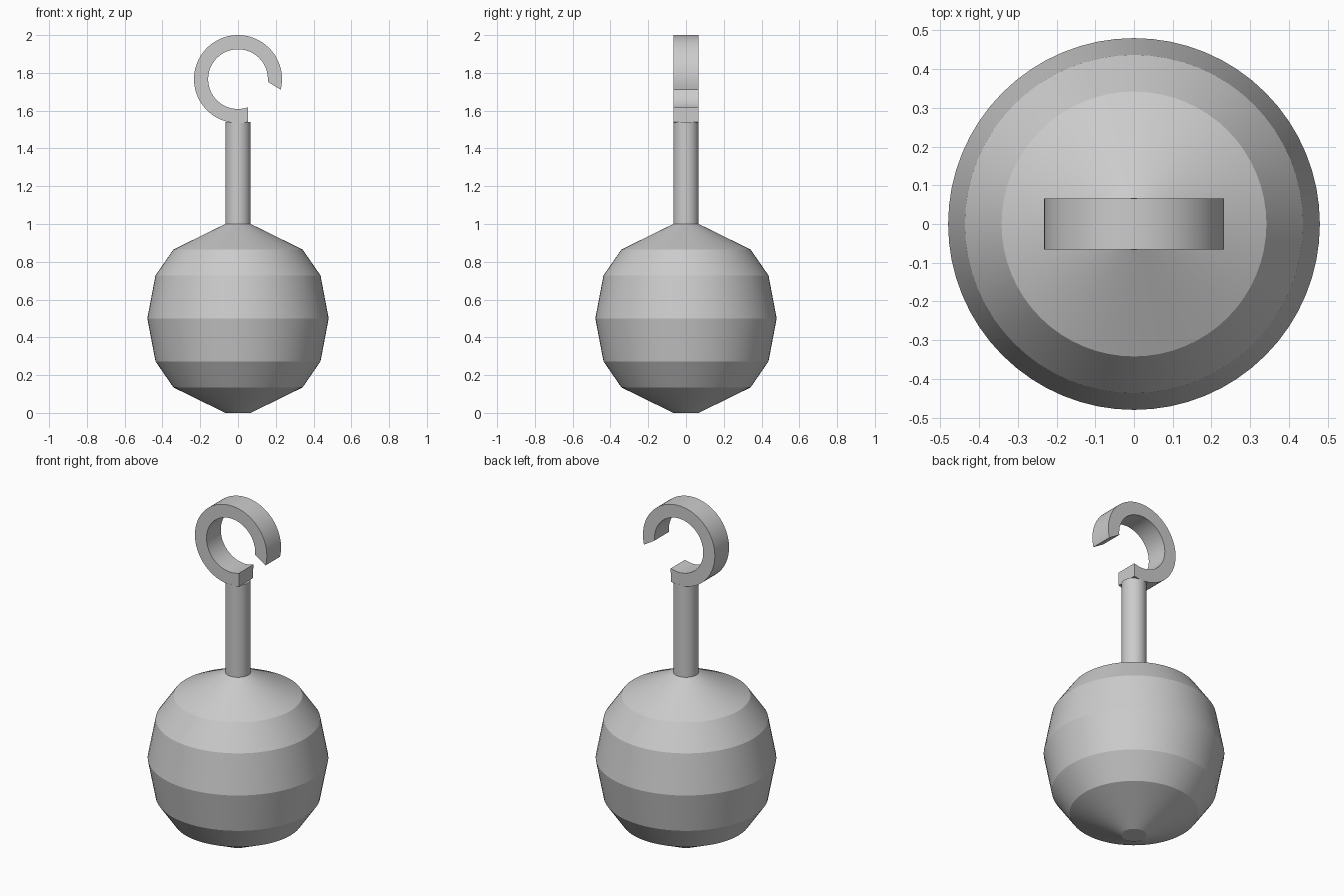
import bpy, bmesh, math

old = bpy.data.objects.get("Cube")
if old:
    bpy.data.objects.remove(old, do_unlink=True)

GREY = (0.6, 0.6, 0.6, 1.0)
mat = bpy.data.materials.new("plain grey")
mat.use_nodes = True
mat.diffuse_color = GREY
mat.node_tree.nodes["Principled BSDF"].inputs["Base Color"].default_value = GREY


def finish(name, bm):
    """Turn a bmesh into a shaded object with crisp edges."""
    bmesh.ops.recalc_face_normals(bm, faces=bm.faces)
    mesh = bpy.data.meshes.new(name)
    bm.to_mesh(mesh)
    bm.free()
    mesh.materials.append(mat)
    obj = bpy.data.objects.new(name, mesh)
    bpy.context.collection.objects.link(obj)
    bpy.ops.object.select_all(action='DESELECT')
    obj.select_set(True)
    bpy.context.view_layer.objects.active = obj
    bpy.ops.object.shade_smooth_by_angle(angle=math.radians(15))
    return obj


def lathe(name, profile, sides=64):
    """Spin (radius, height) points round the z axis and cap both ends."""
    bm = bmesh.new()
    rings = []
    for r, z in profile:
        rings.append([bm.verts.new((r * math.cos(math.tau * i / sides),
                                    r * math.sin(math.tau * i / sides), z))
                      for i in range(sides)])
    for a, b in zip(rings, rings[1:]):
        for i in range(sides):
            j = (i + 1) % sides
            bm.faces.new((a[i], a[j], b[j], b[i]))
    bm.faces.new(rings[0])
    bm.faces.new(rings[-1])
    return finish(name, bm)


# Faceted round weight, the same above and below its widest line
lower = [(0.067, 0), (0.342, 0.135), (0.437, 0.273)]
upper = [(r, 1 - z) for r, z in reversed(lower)]
lathe("weight_body", lower + [(0.48, 0.5)] + upper)

# Thin stem
lathe("stem", [(0.067, 0.98), (0.067, 1.54)])


# Open hook: a flat band between two arcs
def hook(center_z, inner, outer, half_depth, steps=64):
    bm = bmesh.new()
    sections = []
    for i in range(steps + 1):
        t = i / steps
        corners = []
        for r, start, end in ((inner, -5, 289.5), (outer, -14, 283)):
            a = math.radians(start + (end - start) * t)
            x, z = r * math.cos(a), center_z + r * math.sin(a)
            corners.append((x, z))
        (xi, zi), (xo, zo) = corners
        sections.append([bm.verts.new(p) for p in (
            (xi, -half_depth, zi), (xo, -half_depth, zo),
            (xo, half_depth, zo), (xi, half_depth, zi))])
    for a, b in zip(sections, sections[1:]):
        for k in range(4):
            n = (k + 1) % 4
            bm.faces.new((a[k], a[n], b[n], b[k]))
    bm.faces.new(sections[0])
    bm.faces.new(sections[-1])
    return finish("hook", bm)


hook(1.767, 0.158, 0.233, 0.066)
